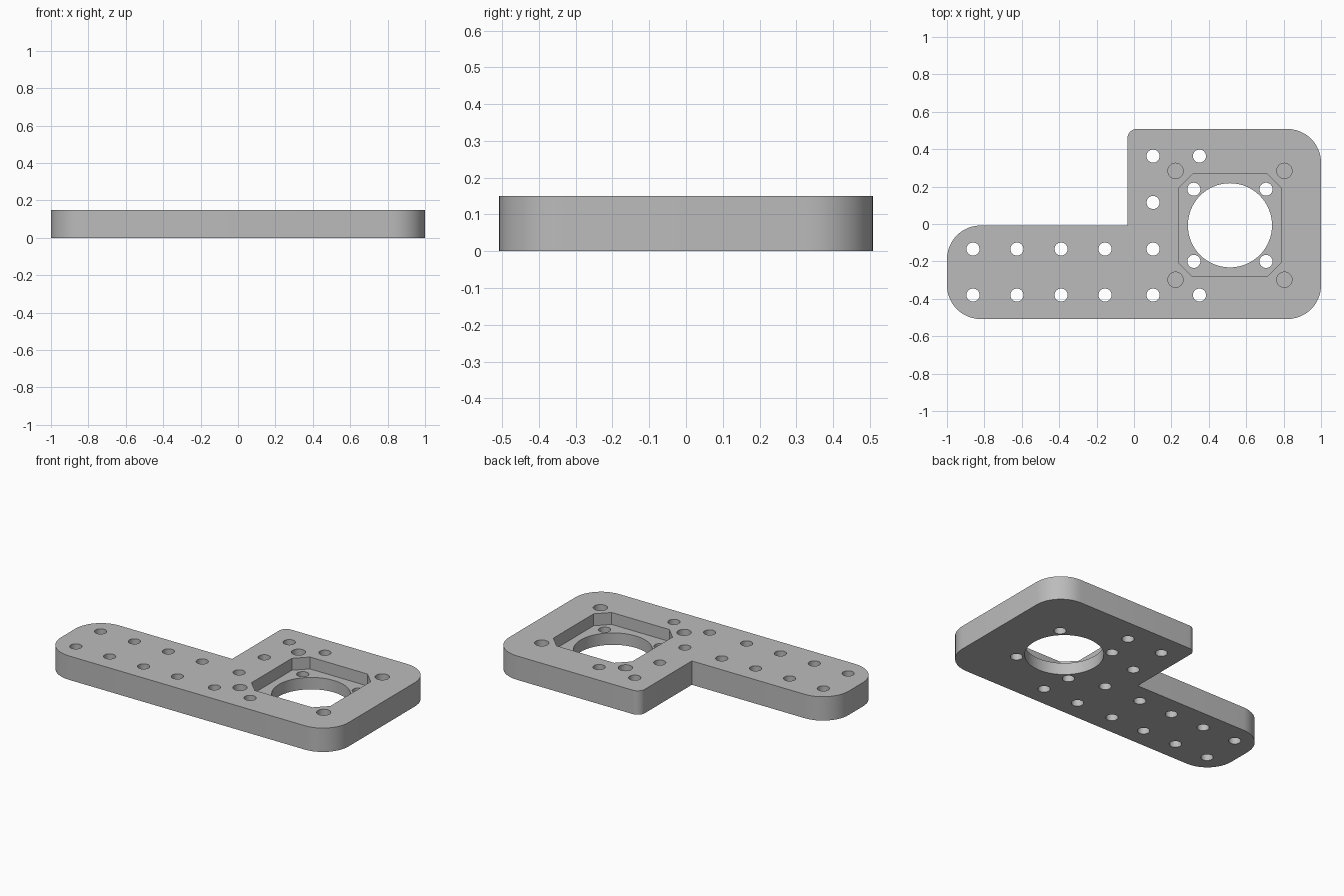
import bpy
import bmesh
from math import cos, sin, pi
from mathutils import Vector

cube = bpy.data.objects.get("Cube")
if cube:
    bpy.data.objects.remove(cube, do_unlink=True)

THICK = 0.15
FLOOR = 0.075        # height of the pocket floor
CX, CY = 0.513, -0.007   # centre of the large bore

grey = bpy.data.materials.new("plain grey")
grey.use_nodes = True
colour = (0.5, 0.5, 0.5, 1)
grey.diffuse_color = colour
grey.node_tree.nodes["Principled BSDF"].inputs["Base Color"].default_value = colour


def rounded(corners, steps=12):
    """Turn (x, y, radius) right-angled corners into a filleted outline."""
    points = []
    for i, (x, y, r) in enumerate(corners):
        here = Vector((x, y))
        if r == 0:
            points.append(here)
            continue
        before = (Vector(corners[i - 1][:2]) - here).normalized() * r
        after = (Vector(corners[(i + 1) % len(corners)][:2]) - here).normalized() * r
        for k in range(steps + 1):
            a = pi / 2 * k / steps
            points.append(here + before * (1 - sin(a)) + after * (1 - cos(a)))
    return points


def circle(x, y, r, sides=32):
    return [Vector((x + r * cos(2 * pi * k / sides), y + r * sin(2 * pi * k / sides)))
            for k in range(sides)]


def prisms(name, outlines, low, high):
    """Extrude flat outlines into solids held in one object."""
    bm = bmesh.new()
    for outline in outlines:
        face = bm.faces.new([bm.verts.new((p.x, p.y, low)) for p in outline])
        top = bmesh.ops.extrude_face_region(bm, geom=[face])["geom"]
        bmesh.ops.translate(bm, vec=(0, 0, high - low),
                            verts=[v for v in top if isinstance(v, bmesh.types.BMVert)])
    bmesh.ops.recalc_face_normals(bm, faces=bm.faces)
    mesh = bpy.data.meshes.new(name)
    bm.to_mesh(mesh)
    bm.free()
    mesh.materials.append(grey)
    obj = bpy.data.objects.new(name, mesh)
    bpy.context.collection.objects.link(obj)
    return obj


def square(half):
    return [(CX + sx * half, CY + sy * half) for sx in (-1, 1) for sy in (-1, 1)]


# L-shaped plate
plate = prisms("mounting_plate", [rounded([
    (-1, -0.508, 0.18), (1, -0.508, 0.18), (1, 0.508, 0.18),
    (-0.035, 0.508, 0.05), (-0.035, -0.008, 0), (-1, -0.008, 0.18)])], 0, THICK)

# Square pocket with chamfered corners
h, c = 0.274, 0.2
pocket = [Vector((CX + x, CY + y)) for x, y in
          [(-c, -h), (c, -h), (h, -c), (h, c), (c, h), (-c, h), (-h, c), (-h, -c)]]

# Screw holes: two rows along the arm, a column beside the pocket, and a square in it
screws = [(x, y) for x in (-0.861, -0.626, -0.39, -0.155, 0.102) for y in (-0.134, -0.38)]
screws += [(0.35, -0.38), (0.102, 0.115), (0.102, 0.363), (0.35, 0.363)]
screws += square(0.193)

cutters = [
    prisms("pocket_cutter", [pocket], FLOOR, THICK + 0.1),
    prisms("through_hole_cutter",
           [circle(x, y, 0.035) for x, y in screws] + [circle(CX, CY, 0.225, 64)],
           -0.1, THICK + 0.1),
    prisms("blind_hole_cutter",
           [circle(x, y, 0.041) for x, y in square(0.291)], 0.05, THICK + 0.1),
]

# Cut the plate and discard the cutters
bpy.context.view_layer.objects.active = plate
for cutter in cutters:
    cutter.hide_render = True
    mod = plate.modifiers.new(cutter.name, 'BOOLEAN')
    mod.operation = 'DIFFERENCE'
    mod.solver = 'EXACT'
    mod.object = cutter
    bpy.ops.object.modifier_apply(modifier=mod.name)
    bpy.data.objects.remove(cutter, do_unlink=True)

# Smooth the fillets and bores, keep the rims sharp
bpy.ops.object.select_all(action='DESELECT')
plate.select_set(True)
bpy.ops.object.shade_smooth_by_angle(angle=pi / 6)
